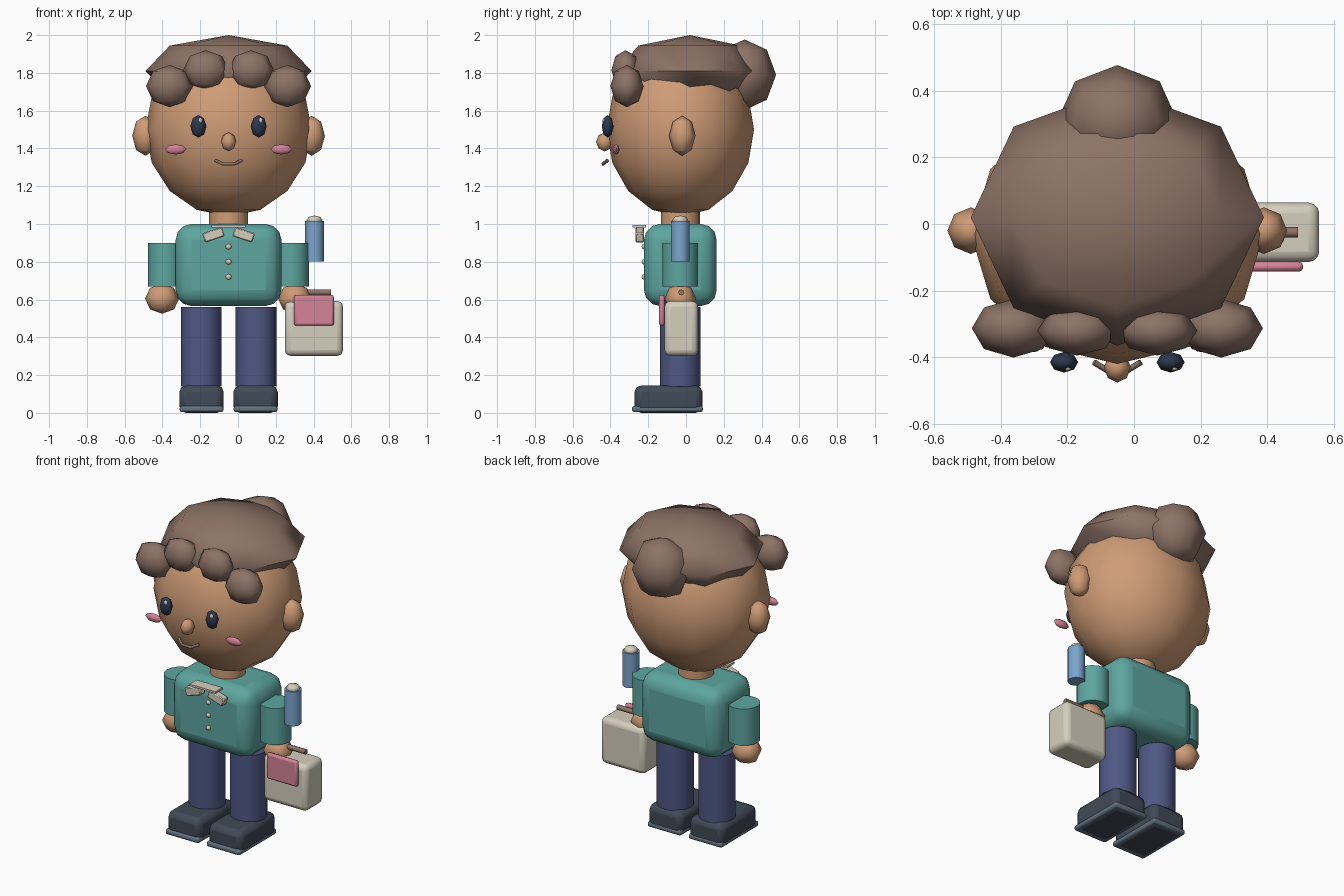
import bpy, math

if "Cube" in bpy.data.objects:
    bpy.data.objects.remove(bpy.data.objects["Cube"])

CX, CY = -0.05, -0.03   # figure's own centre line


def paint(name, r, g, b):
    m = bpy.data.materials.new(name)
    m.diffuse_color = [((c / 255 + 0.055) / 1.055) ** 2.4 for c in (r, g, b)] + [1]
    m.use_nodes = True
    m.node_tree.nodes["Principled BSDF"].inputs["Base Color"].default_value = m.diffuse_color
    return m


skin = paint("warm skin", 207, 156, 118)
brown = paint("hair brown", 141, 115, 102)
teal = paint("teal shirt", 94, 166, 160)
navy = paint("navy trousers", 78, 88, 132)
slate = paint("slate shoe", 64, 74, 87)
grey = paint("sole grey", 98, 114, 128)
cream = paint("cream", 214, 207, 190)
blue = paint("bottle blue", 124, 165, 205)
pink = paint("pink", 213, 131, 152)
ink = paint("eye ink", 44, 56, 76)


def finish(name, mat, angle):
    ob = bpy.context.object
    ob.name = name
    ob.data.materials.append(mat)
    bpy.ops.object.transform_apply(location=False, rotation=False, scale=True)
    bpy.ops.object.shade_smooth_by_angle(angle=math.radians(angle))
    return ob


def ball(name, mat, loc, radii, seg=8, rings=4):
    bpy.ops.mesh.primitive_uv_sphere_add(segments=seg, ring_count=rings, location=loc)
    bpy.context.object.scale = radii
    return finish(name, mat, 80)


def tube(name, mat, loc, r, h, sides=16, rot=(0, 0, 0)):
    bpy.ops.mesh.primitive_cylinder_add(vertices=sides, radius=r, depth=h,
                                        location=loc, rotation=rot)
    return finish(name, mat, 50)


def box(name, mat, loc, size, bevel=0.0, seg=2, rot=(0, 0, 0)):
    bpy.ops.mesh.primitive_cube_add(size=1, location=loc, rotation=rot)
    bpy.context.object.scale = size
    ob = finish(name, mat, 50)
    if bevel:
        mod = ob.modifiers.new("round", 'BEVEL')
        mod.width, mod.segments = bevel, seg
        bpy.ops.object.modifier_apply(modifier=mod.name)
        bpy.ops.object.shade_smooth_by_angle(angle=math.radians(50))
    return ob


# Head, hair and bun
ball("head", skin, (CX, CY, 1.50), (0.44, 0.39, 0.46), 12, 8)
ball("hair_cap", brown, (CX, 0.02, 1.81), (0.44, 0.385, 0.19))
ball("hair_bun", brown, (CX, 0.31, 1.79), (0.18, 0.167, 0.187))
ball("nose", skin, (CX, -0.43, 1.435), (0.04, 0.046, 0.05))
tube("neck", skin, (CX, CY, 1.03), 0.103, 0.16)

# Mouth: a bent thin tube
cu = bpy.data.curves.new("mouth", 'CURVE')
cu.dimensions = '3D'
cu.bevel_depth, cu.bevel_resolution, cu.use_fill_caps = 0.009, 1, True
sp = cu.splines.new('POLY')
pts = [(-0.07, -0.415, 1.337), (-0.03, -0.44, 1.318), (0.03, -0.44, 1.318), (0.07, -0.415, 1.337)]
sp.points.add(len(pts) - 1)
for p, (x, y, z) in zip(sp.points, pts):
    p.co = (CX + x, y, z, 1)
cu.materials.append(brown)
bpy.context.collection.objects.link(bpy.data.objects.new("mouth", cu))

# Everything paired left and right
for side, s in (("left", -1), ("right", 1)):
    ball(side + "_ear", skin, (CX + s * 0.44, -0.02, 1.467), (0.07, 0.07, 0.106))
    ball(side + "_eye", ink, (CX + s * 0.16, -0.415, 1.517), (0.042, 0.031, 0.06))
    ball(side + "_eye_glint", cream, (CX + s * 0.16 + 0.01, -0.433, 1.547), (0.012, 0.009, 0.016))
    ball(side + "_cheek", pink, (CX + s * 0.28, -0.37, 1.395), (0.056, 0.018, 0.027))
    ball(side + "_outer_curl", brown, (CX + s * 0.312, -0.313, 1.73), (0.125, 0.088, 0.112))
    ball(side + "_inner_curl", brown, (CX + s * 0.12, -0.32, 1.815), (0.12, 0.075, 0.105))
    # Arm
    tube(side + "_sleeve", teal, (CX + s * 0.332, CY, 0.785), 0.094, 0.23)
    ball(side + "_hand", skin, (CX + s * 0.352, CY, 0.605), (0.09, 0.083, 0.08))
    # Leg and shoe
    tube(side + "_leg", navy, (CX + s * 0.145, CY, 0.35), 0.108, 0.42)
    box(side + "_shoe", slate, (CX + s * 0.143, -0.093, 0.0725), (0.235, 0.36, 0.145), 0.035)
    box(side + "_sole", grey, (CX + s * 0.143, -0.098, 0.0205), (0.232, 0.375, 0.033), 0.012)
    # Collar flap
    box(side + "_collar_flap", cream, (CX + s * 0.08, -0.245, 0.943), (0.11, 0.045, 0.052),
        0.006, 1, (0, s * math.radians(18), 0))

# Shirt with collar band and buttons
box("shirt", teal, (CX, CY, 0.783), (0.56, 0.385, 0.435), 0.085, 3)
box("collar_band", cream, (CX, -0.247, 0.988), (0.18, 0.07, 0.012))
for i in range(3):
    ball("button_%d" % (i + 1), cream, (CX, -0.223, 0.88 - 0.08 * i), (0.016, 0.012, 0.015))

# Bag with pocket and handle
box("bag", cream, (0.402, -0.025, 0.447), (0.308, 0.178, 0.29), 0.032, 3)
box("bag_pocket", pink, (0.402, -0.128, 0.543), (0.212, 0.03, 0.163), 0.013)
tube("bag_handle", brown, (0.402, -0.025, 0.638), 0.016, 0.18, 8, (0, math.pi / 2, 0))

# Bottle with domed cap
tube("bottle", blue, (0.405, CY, 0.908), 0.049, 0.215)
ball("bottle_cap", cream, (0.405, CY, 1.02), (0.043, 0.043, 0.025))
